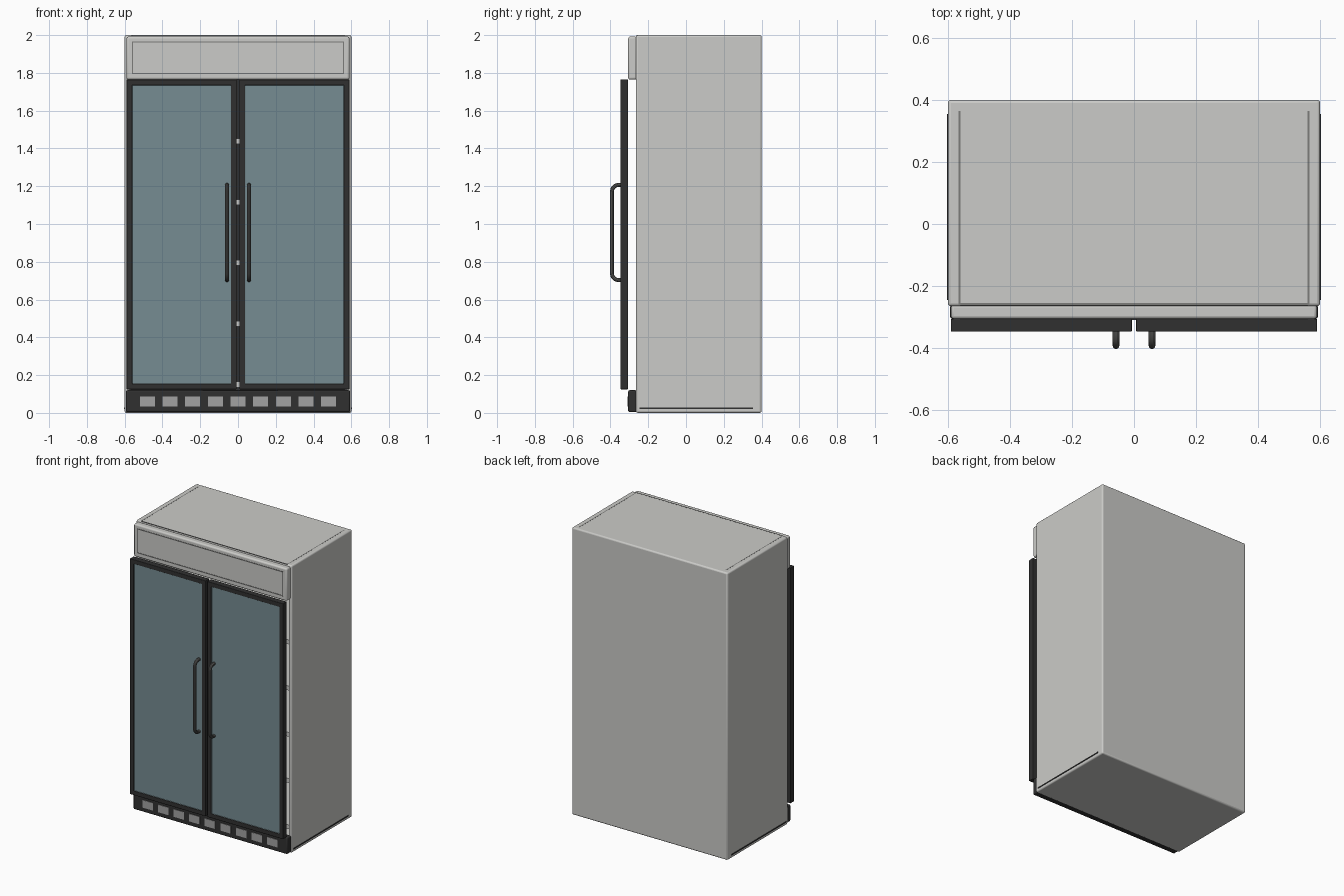
import bpy
import bmesh
from math import sin, cos, pi, radians

cube = bpy.data.objects.get("Cube")
if cube:
    bpy.data.objects.remove(cube)


def material(name, r, g, b):
    m = bpy.data.materials.new(name)
    m.use_nodes = True
    m.diffuse_color = (r, g, b, 1)
    bsdf = next(n for n in m.node_tree.nodes if n.type == "BSDF_PRINCIPLED")
    bsdf.inputs["Base Color"].default_value = (r, g, b, 1)
    return m


SHELL = material("light grey shell", 0.6, 0.6, 0.58)
BLACK = material("black frame", 0.03, 0.03, 0.03)
GLASS = material("blue grey glass", 0.18, 0.265, 0.29)
VENT = material("vent grey", 0.36, 0.36, 0.36)
METAL = material("handle metal", 0.12, 0.12, 0.115)
SEAM = material("seam grey", 0.2, 0.2, 0.195)


def finish(obj, bevel=0):
    """Soft edges and smooth shading."""
    if bevel:
        mod = obj.modifiers.new("soft edges", "BEVEL")
        mod.width = bevel
        mod.segments = 3
        mod.limit_method = "ANGLE"
    bpy.ops.object.select_all(action="DESELECT")
    obj.select_set(True)
    bpy.context.view_layer.objects.active = obj
    bpy.ops.object.shade_smooth_by_angle(angle=radians(35))


def box(name, x, y, z, mats, bevel=0, edit=None):
    """Box between the (low, high) pairs x, y and z."""
    bm = bmesh.new()
    bmesh.ops.create_cube(bm, size=1)
    for v in bm.verts:
        for i, (lo, hi) in enumerate((x, y, z)):
            v.co[i] = lo if v.co[i] < 0 else hi
    bm.normal_update()
    if edit:
        edit(bm)
    mesh = bpy.data.meshes.new(name)
    bm.to_mesh(mesh)
    bm.free()
    for m in mats:
        mesh.materials.append(m)
    obj = bpy.data.objects.new(name, mesh)
    bpy.context.collection.objects.link(obj)
    finish(obj, bevel)
    return obj


def front_face(bm):
    return min(bm.faces, key=lambda f: f.calc_center_median().y)


def hollow(bm):
    """Open the cabinet front and line the inside."""
    face = front_face(bm)
    bmesh.ops.inset_individual(bm, faces=[face], thickness=0.04)
    sides = bmesh.ops.extrude_discrete_faces(bm, faces=[face])["faces"]
    bmesh.ops.translate(bm, verts=sides[0].verts, vec=(0, 0.62, 0))
    bm.normal_update()
    for f in bm.faces:
        c = f.calc_center_median()
        if abs(c.x) < 0.57 and 0.03 < c.z < 1.97 and -0.26 < c.y < 0.38:
            f.material_index = 1


def glaze(bm):
    """Set a glass pane into the front and back of a door."""
    for face in [f for f in bm.faces if abs(f.normal.y) > 0.9]:
        inward = -face.normal * 0.006
        bmesh.ops.inset_individual(bm, faces=[face], thickness=0.042)
        pane = bmesh.ops.extrude_discrete_faces(bm, faces=[face])["faces"][0]
        bmesh.ops.translate(bm, verts=pane.verts, vec=inward)
        pane.material_index = 1


# Cabinet with its lining and shelves
box("cabinet", (-0.6, 0.6), (-0.265, 0.4), (0, 2), [SHELL, BLACK], 0.01, hollow)
for i in range(5):
    z = 0.15 + 0.322 * i
    box("shelf", (-0.555, 0.555), (-0.22, 0.34), (z - 0.015, z + 0.015), [SHELL])

# Seams on the roof and trim at the foot of each side
for s in (-1, 1):
    box("roof_side_seam", sorted((s * 0.560, s * 0.566)), (-0.26, 0.365),
        (1.99, 2.0005), [SEAM])
    box("side_foot_trim", sorted((s * 0.59, s * 0.603)), (-0.245, 0.355),
        (0.02, 0.028), [BLACK])
box("roof_front_seam", (-0.56, 0.56), (-0.262, -0.255), (1.99, 2.0005), [SEAM])

# Header with a thin outlined panel
box("header", (-0.59, 0.59), (-0.306, -0.26), (1.765, 1.992), [SHELL], 0.01)
for z in (1.797, 1.963):
    box("header_outline_rail", (-0.56, 0.56), (-0.308, -0.3), (z - 0.003, z + 0.003), [SEAM])
for x in (-0.558, 0.558):
    box("header_outline_post", (x - 0.003, x + 0.003), (-0.308, -0.3), (1.797, 1.963), [SEAM])

# Kick plate with vents
box("kick_plate", (-0.593, 0.593), (-0.306, -0.26), (0.004, 0.12), [BLACK], 0.008)
for i in range(9):
    x = (i - 4) * 0.12
    box("vent", (x - 0.04, x + 0.04), (-0.309, -0.302), (0.035, 0.088), [VENT])


def handle(name, x):
    """Bent tube with rounded corners."""
    back, front, low, high, r = -0.345, -0.392, 0.703, 1.207, 0.035
    path = [(back, low)]
    for k in range(6):
        a = pi / 2 * k / 5
        path.append((front + r - r * sin(a), low + r - r * cos(a)))
    path += [(y, low + high - z) for y, z in reversed(path)]
    curve = bpy.data.curves.new(name, "CURVE")
    curve.dimensions = "3D"
    curve.bevel_depth = 0.011
    curve.bevel_resolution = 3
    curve.use_fill_caps = True
    spline = curve.splines.new("POLY")
    spline.points.add(len(path) - 1)
    for p, (y, z) in zip(spline.points, path):
        p.co = (x, y, z, 1)
    curve.materials.append(METAL)
    obj = bpy.data.objects.new(name, curve)
    bpy.context.collection.objects.link(obj)
    bpy.ops.object.select_all(action="DESELECT")
    obj.select_set(True)
    bpy.context.view_layer.objects.active = obj
    bpy.ops.object.convert(target="MESH")
    finish(bpy.context.view_layer.objects.active)


# Doors and handles
for side, s in (("right", -1), ("left", 1)):
    box(side + "_door", sorted((s * 0.007, s * 0.59)), (-0.347, -0.306),
        (0.125, 1.765), [BLACK, GLASS], 0.005, glaze)
    handle(side + "_handle", s * 0.058)
